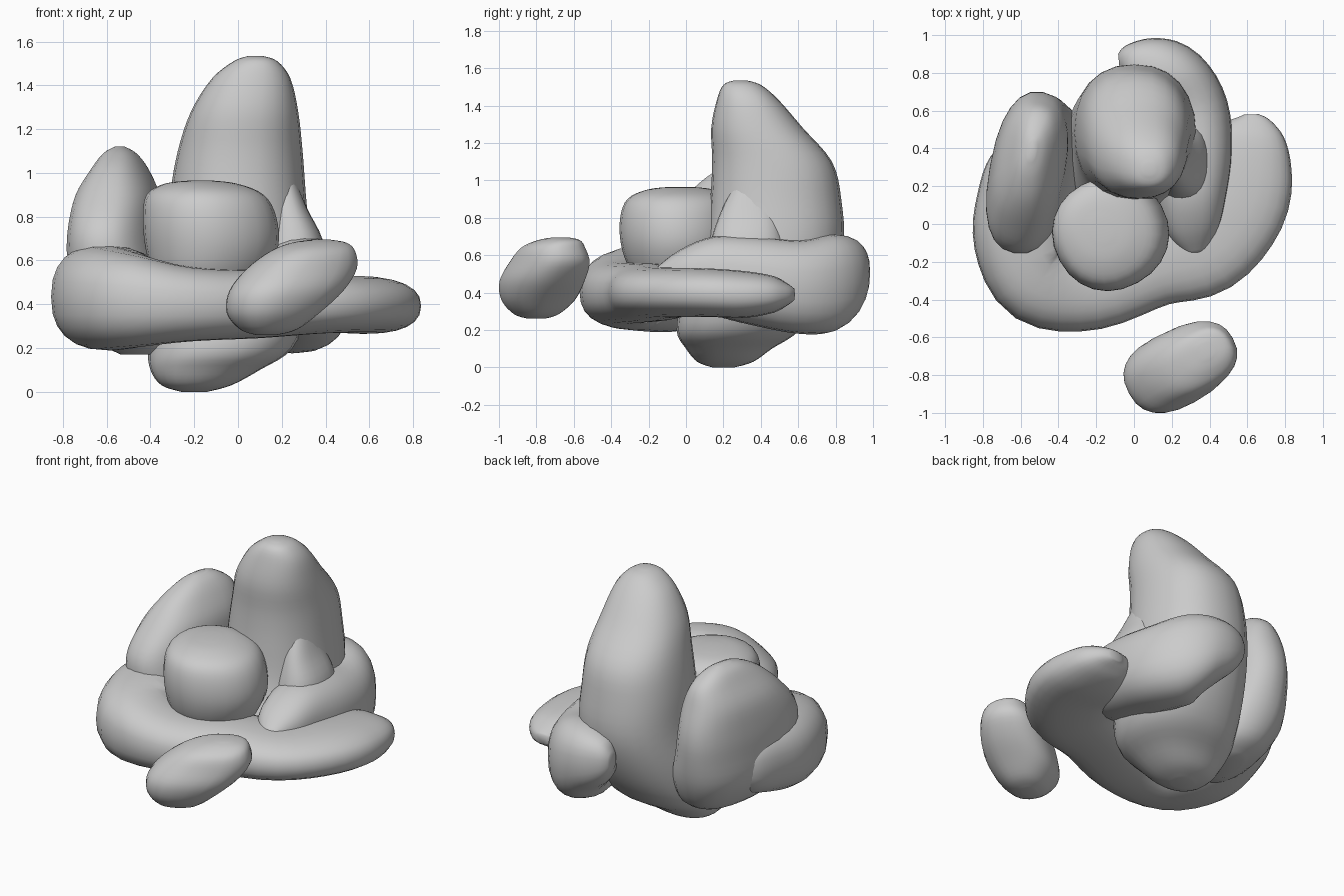
import bpy, bmesh, math
from mathutils import Vector

SEG, STEPS = 24, 4


def catmull(p0, p1, p2, p3, t):
    return [0.5 * (2 * b + (c - a) * t + (2 * a - 5 * b + 4 * c - d) * t * t
                   + (3 * b - a - 3 * c + d) * t ** 3)
            for a, b, c, d in zip(p0, p1, p2, p3)]


def loft(name, rows, upright=True, power=2.4, turn=0.0):
    """Skin rounded rings (x, y, z, radius_a, radius_b), stacked upward or along a path."""
    fine = []
    n = len(rows)
    for i in range(n - 1):
        quad = [rows[max(i - 1, 0)], rows[i], rows[i + 1], rows[min(i + 2, n - 1)]]
        fine += [catmull(*quad, s / STEPS) for s in range(STEPS)]
    fine.append(rows[-1])
    bm = bmesh.new()
    rings = []
    for i, (x, y, z, a, b) in enumerate(fine):
        if upright:
            u = Vector((math.cos(turn), math.sin(turn), 0))
            v = Vector((-math.sin(turn), math.cos(turn), 0))
        else:
            p, q = fine[max(i - 1, 0)], fine[min(i + 1, len(fine) - 1)]
            u = Vector((q[1] - p[1], p[0] - q[0], 0)).normalized()
            v = Vector((0, 0, 1))
        ring = []
        for k in range(SEG):
            t = 2 * math.pi * k / SEG
            c, s = math.cos(t), math.sin(t)
            c = math.copysign(abs(c) ** (2 / power), c)
            s = math.copysign(abs(s) ** (2 / power), s)
            ring.append(bm.verts.new(Vector((x, y, z)) + u * a * c + v * b * s))
        rings.append(ring)
    for r0, r1 in zip(rings, rings[1:]):
        for k in range(SEG):
            j = (k + 1) % SEG
            bm.faces.new((r0[k], r0[j], r1[j], r1[k]))
    bm.faces.new(rings[0])
    bm.faces.new(rings[-1])
    bmesh.ops.recalc_face_normals(bm, faces=bm.faces)
    for f in bm.faces:
        f.smooth = True
    me = bpy.data.meshes.new(name)
    bm.to_mesh(me)
    bm.free()
    ob = bpy.data.objects.new(name, me)
    bpy.context.collection.objects.link(ob)
    return ob


# tall central rock, running down to the ground
loft("tall_rock", [
    (-.20, .20, .00, .06, .06), (-.19, .21, .03, .16, .15), (-.15, .23, .10, .25, .23),
    (-.08, .28, .20, .33, .33), (-.03, .37, .40, .35, .38), (.00, .47, .65, .33, .37),
    (.00, .48, .90, .31, .35), (.01, .46, 1.10, .285, .32), (.03, .38, 1.28, .245, .245),
    (.06, .33, 1.43, .18, .165), (.08, .30, 1.51, .10, .10), (.08, .29, 1.535, .03, .03)],
    power=2.25)

# low flange blending the tall rock into the ridge
loft("rock_flange", [
    (.25, .33, .55, .16, .22), (.255, .33, .70, .13, .19), (.23, .34, .84, .085, .15),
    (.20, .36, .98, .06, .10)])

# leaning slab at the left
loft("left_slab", [
    (-.45, .28, .17, .08, .15), (-.47, .27, .24, .18, .30), (-.51, .27, .40, .24, .39),
    (-.55, .27, .60, .215, .43), (-.56, .28, .75, .20, .42), (-.55, .32, .90, .18, .34),
    (-.54, .36, 1.02, .12, .25), (-.54, .38, 1.09, .07, .14), (-.54, .39, 1.12, .02, .05)],
    turn=-.18)

# rounded boulder in the middle
loft("middle_boulder", [
    (-.13, -.03, .40, .15, .15), (-.13, -.05, .52, .25, .24), (-.12, -.05, .66, .30, .29),
    (-.13, -.05, .80, .30, .295), (-.15, -.04, .90, .26, .27), (-.17, -.03, .95, .16, .18),
    (-.17, -.03, .965, .05, .06)], power=2.15, turn=.5)

# curved base rock sweeping round the front
loft("curved_base", [
    (-.58, .42, .48, .04, .04), (-.60, .34, .47, .16, .17), (-.61, .15, .45, .22, .22),
    (-.60, -.08, .43, .25, .24), (-.49, -.29, .42, .25, .22), (-.22, -.32, .40, .24, .17),
    (.10, -.19, .40, .25, .155), (.36, -.10, .40, .28, .135), (.53, .10, .40, .28, .13),
    (.58, .31, .39, .26, .125), (.61, .46, .39, .20, .10), (.62, .54, .39, .12, .06),
    (.62, .58, .39, .04, .03)],
    upright=False)

# ridge curling round the back right
loft("back_ridge", [
    (-.08, .86, .54, .04, .05), (-.03, .86, .53, .10, .13), (.08, .83, .50, .165, .20),
    (.20, .76, .45, .20, .26), (.28, .60, .43, .22, .25), (.30, .38, .46, .22, .24),
    (.30, .15, .49, .19, .21), (.31, -.03, .50, .14, .13), (.33, -.16, .48, .05, .05)],
    upright=False)

# loose pebble in front
loft("front_pebble", [
    (.13, -.80, .26, .05, .04), (.14, -.80, .285, .13, .11), (.16, -.79, .36, .21, .18),
    (.22, -.77, .46, .265, .20), (.29, -.73, .56, .26, .185), (.34, -.71, .64, .20, .15),
    (.37, -.68, .68, .13, .10), (.38, -.67, .695, .04, .04)], turn=.5)
